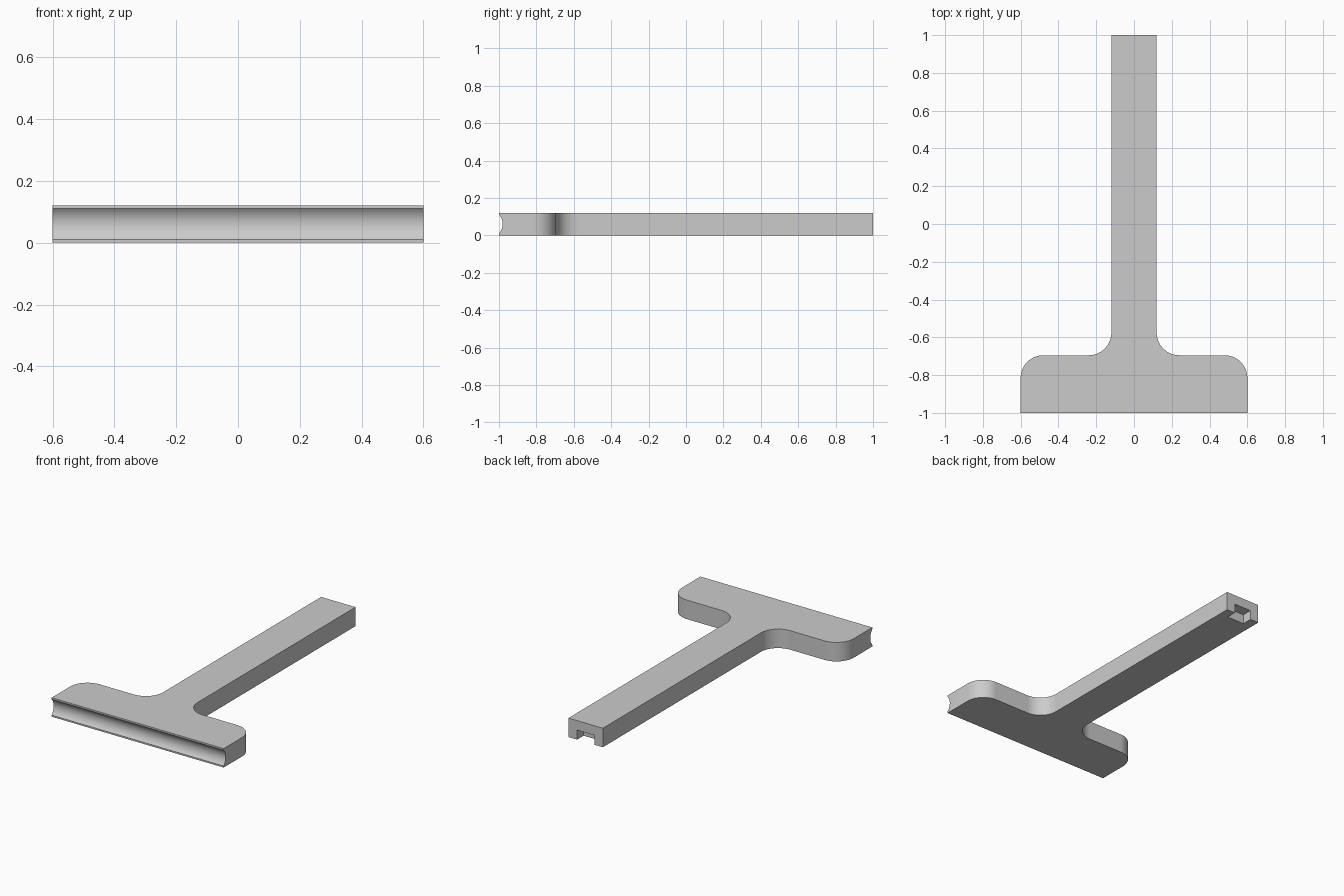
import bpy
import bmesh
from math import pi, sin, cos, radians, asin
from mathutils import Vector

cube = bpy.data.objects.get("Cube")
if cube:
    bpy.data.objects.remove(cube, do_unlink=True)

HEIGHT = 0.12
STEM, HEAD = 0.12, 0.6          # half widths
FRONT, SHOULDER, BACK = -1.0, -0.695, 1.0
RADIUS = 0.12                   # rounded corners and fillets
STEPS = 16

grey = bpy.data.materials.new("plain grey")
grey.use_nodes = True
grey.diffuse_color = (0.6, 0.6, 0.6, 1)
grey.node_tree.nodes["Principled BSDF"].inputs["Base Color"].default_value = grey.diffuse_color


def arc(cx, cy, r, start, end):
    """Points on a circular arc, angles in radians."""
    angles = [start + (end - start) * i / STEPS for i in range(STEPS + 1)]
    return [(cx + r * cos(a), cy + r * sin(a)) for a in angles]


def prism(name, points, direction):
    """Extrude a closed 3D outline along a direction."""
    bm = bmesh.new()
    face = bm.faces.new([bm.verts.new(p) for p in points])
    side = bmesh.ops.extrude_face_region(bm, geom=[face])["geom"]
    moved = [v for v in side if isinstance(v, bmesh.types.BMVert)]
    bmesh.ops.translate(bm, verts=moved, vec=Vector(direction))
    bmesh.ops.recalc_face_normals(bm, faces=bm.faces)
    mesh = bpy.data.meshes.new(name)
    bm.to_mesh(mesh)
    bm.free()
    mesh.materials.append(grey)
    obj = bpy.data.objects.new(name, mesh)
    bpy.context.collection.objects.link(obj)
    return obj


# T-shaped body: right half of the outline, then its mirror
half = [(HEAD, FRONT)]
half += arc(HEAD - RADIUS, SHOULDER - RADIUS, RADIUS, 0, pi / 2)
half += arc(STEM + RADIUS, SHOULDER + RADIUS, RADIUS, 1.5 * pi, pi)
half += [(STEM, BACK)]
outline = half + [(-x, y) for x, y in reversed(half)]
body = prism("t_shaped_body", [(x, y, 0) for x, y in outline], (0, 0, HEIGHT))

# Concave groove along the front of the head, leaving thin lips
chord, depth = 0.05, 0.02
r = (chord ** 2 + depth ** 2) / (2 * depth)
spread = asin(chord / r)
groove = arc(FRONT + depth - r, HEIGHT / 2, r, -spread, spread)
groove += [(FRONT - 0.1, HEIGHT / 2 + chord), (FRONT - 0.1, HEIGHT / 2 - chord)]
groove_cutter = prism("groove_cutter", [(-0.7, y, z) for y, z in groove], (1.4, 0, 0))

# Square notch under the far end of the stem
notch = [(-0.06, -0.05), (0.06, -0.05), (0.06, 0.06), (-0.06, 0.06)]
notch_cutter = prism("notch_cutter", [(x, BACK - 0.065, z) for x, z in notch], (0, 0.2, 0))

bpy.ops.object.select_all(action="DESELECT")
bpy.context.view_layer.objects.active = body
body.select_set(True)
for cutter in (groove_cutter, notch_cutter):
    cutter.hide_render = True
    cut = body.modifiers.new(cutter.name, "BOOLEAN")
    cut.operation = "DIFFERENCE"
    cut.solver = "EXACT"
    cut.object = cutter
    bpy.ops.object.modifier_apply(modifier=cut.name)
    bpy.data.objects.remove(cutter, do_unlink=True)

bpy.ops.object.shade_smooth_by_angle(angle=radians(30))
